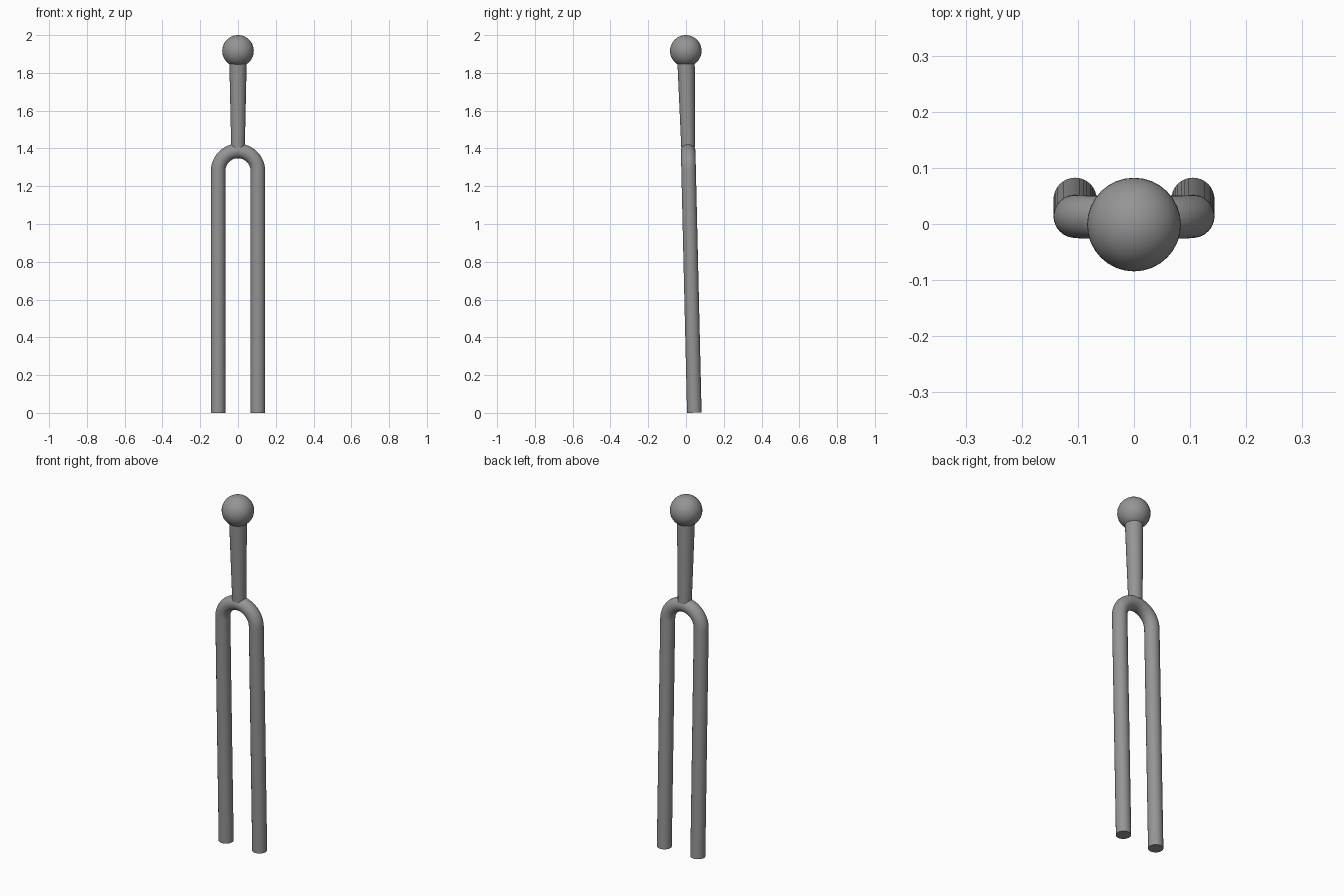
import bpy
import math

if "Cube" in bpy.data.objects:
    bpy.data.objects.remove(bpy.data.objects["Cube"])

TILT = 0.0235        # whole fork leans slightly backwards
ROD = 0.0385         # prong radius
HALF = 0.105         # half distance between prongs
BEND_Z = 1.281       # where the bend begins

# Dark grey metal
metal = bpy.data.materials.new("dark_metal")
metal.diffuse_color = (0.3, 0.3, 0.3, 1)
metal.use_nodes = True
metal.node_tree.nodes["Principled BSDF"].inputs["Base Color"].default_value = metal.diffuse_color

# Everything is built upright, then leaned about this base point
base = bpy.data.objects.new("lean_pivot", None)
bpy.context.collection.objects.link(base)
base.location = (0, 0.044, ROD * math.sin(TILT))
base.rotation_euler = (TILT, 0, 0)
base.hide_render = True


def finish(obj, name):
    obj.name = name
    obj.parent = base
    obj.data.materials.clear()
    obj.data.materials.append(metal)
    bpy.ops.object.select_all(action='DESELECT')
    bpy.context.view_layer.objects.active = obj
    obj.select_set(True)
    bpy.ops.object.shade_smooth_by_angle(angle=math.radians(35))


# Prongs: one round rod bent into a U
path = [(-HALF, 0, 0)]
for i in range(25):
    a = math.pi * (1 - i / 24)
    path.append((HALF * math.cos(a), 0, BEND_Z + HALF * math.sin(a)))
path.append((HALF, 0, 0))

curve = bpy.data.curves.new("prongs", 'CURVE')
curve.dimensions = '3D'
curve.bevel_depth = ROD
curve.bevel_resolution = 14
curve.use_fill_caps = True
spline = curve.splines.new('POLY')
spline.points.add(len(path) - 1)
for point, co in zip(spline.points, path):
    point.co = (*co, 1)
prongs = bpy.data.objects.new("prongs", curve)
bpy.context.collection.objects.link(prongs)
bpy.context.view_layer.objects.active = prongs
prongs.select_set(True)
bpy.ops.object.convert(target='MESH')
finish(bpy.context.object, "prongs")

# Handle: tapered stem widening towards the ball
z0, z1 = 1.405, 1.86
bpy.ops.mesh.primitive_cone_add(vertices=32, radius1=0.036, radius2=0.046,
                                depth=z1 - z0, location=(0, 0, (z0 + z1) / 2))
finish(bpy.context.object, "handle_stem")

# Ball at the end of the handle
bpy.ops.mesh.primitive_uv_sphere_add(segments=32, ring_count=24, radius=0.0835,
                                     location=(0, 0, 1.916))
finish(bpy.context.object, "handle_ball")
